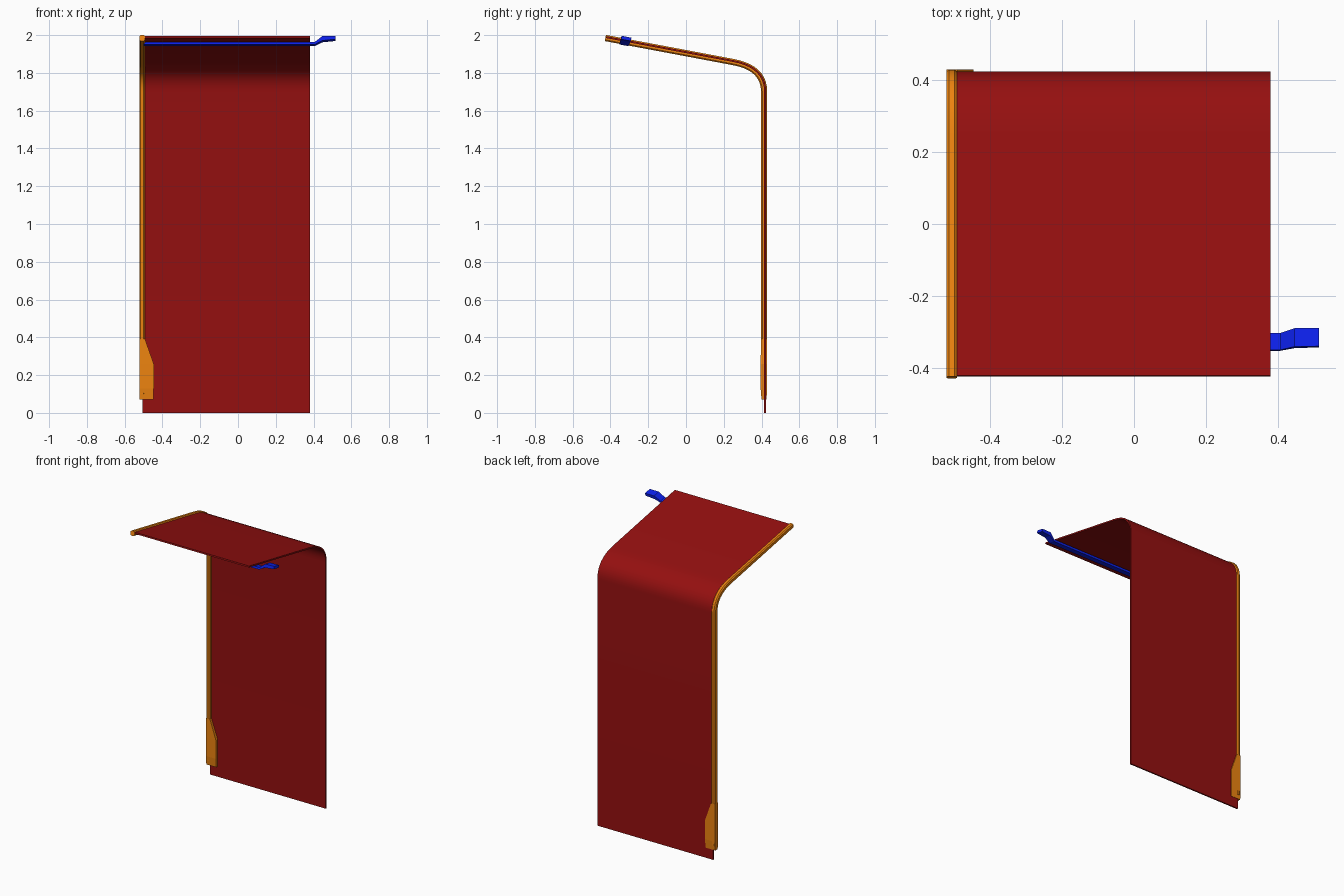
import bpy, bmesh, math
from mathutils import Vector

if "Cube" in bpy.data.objects:
    bpy.data.objects.remove(bpy.data.objects["Cube"])


def material(name, rgb):
    m = bpy.data.materials.new(name)
    m.diffuse_color = (*rgb, 1)
    m.use_nodes = True
    m.node_tree.nodes["Principled BSDF"].inputs["Base Color"].default_value = m.diffuse_color
    return m


def loft(name, rings, mat, smooth=False):
    """Closed solid skinned through rings of equal point count."""
    bm = bmesh.new()
    loops = [[bm.verts.new(p) for p in ring] for ring in rings]
    for a, b in zip(loops, loops[1:]):
        for i in range(len(a)):
            j = (i + 1) % len(a)
            bm.faces.new((a[i], a[j], b[j], b[i]))
    bm.faces.new(loops[0])
    bm.faces.new(loops[-1])
    bmesh.ops.recalc_face_normals(bm, faces=bm.faces)
    me = bpy.data.meshes.new(name)
    bm.to_mesh(me)
    bm.free()
    me.materials.append(mat)
    ob = bpy.data.objects.new(name, me)
    bpy.context.collection.objects.link(ob)
    if smooth:
        bpy.ops.object.select_all(action='DESELECT')
        ob.select_set(True)
        bpy.context.view_layer.objects.active = ob
        bpy.ops.object.shade_smooth_by_angle(angle=math.radians(30))
    return ob


def bent_path(z_start, y_end, steps=10):
    """Side profile (y, z): upright, rounded bend, gently rising top."""
    a, b, c = Vector((.424, 1.70)), Vector((.424, 1.836)), Vector((.25, 1.868))
    pts = [Vector((.424, z_start))]
    for i in range(steps + 1):
        t = i / steps
        pts.append(a * (1 - t) ** 2 + b * 2 * t * (1 - t) + c * t * t)
    pts.append(Vector((y_end, 1.868 + .188 * (.25 - y_end))))
    return pts


def sweep(path, section):
    """Rings of an (x, outward offset) section carried along the path."""
    rings = []
    for i, p in enumerate(path):
        d = (path[min(i + 1, len(path) - 1)] - p).normalized() if i < len(path) - 1 else Vector((0, 0))
        e = (p - path[i - 1]).normalized() if i else Vector((0, 0))
        t = (d + e).normalized()
        n = Vector((t.y, -t.x))
        rings.append([(x, p.x + n.x * o, p.y + n.y * o) for x, o in section])
    return rings


red = material("red", (.3, .005, .005))
orange = material("orange", (.85, .23, .005))
blue = material("blue", (.004, .015, .85))

# Bent sheet
loft("sheet", sweep(bent_path(0, -.422),
     [(-.505, -.010), (.38, -.010), (.38, 0), (-.505, 0)]), red, True)

# Rounded edge trim along the left side
x0, x1, n0, n1, c = -.522, -.492, -.027, .006, .007
trim = [(x0 + c, n0), (x1 - c, n0), (x1, n0 + c), (x1, n1 - c),
        (x1 - c, n1), (x0 + c, n1), (x0, n1 - c), (x0, n0 + c)]
loft("edge_trim", sweep(bent_path(.1, -.425), trim), orange, True)

# Tapered foot of the trim
foot = [(.07, -.448, .400, .426), (.13, -.446, .395, .430),
        (.26, -.446, .395, .430), (.39, -.492, .397, .430)]
loft("trim_foot", [[(x0, a, z), (xr, a, z), (xr, b, z), (x0, b, z)]
                   for z, xr, a, b in foot], orange)

# Flat bar under the top, with a raised handle at its right end
ang = math.atan(.188)
along, up = Vector((0, math.cos(ang), -math.sin(ang))), Vector((0, math.sin(ang), math.cos(ang)))
rings = []
for x, lift, h, w in [(-.5, 0, .007, .024), (.407, 0, .007, .024),
                      (.447, .027, .012, .026), (.515, .031, .009, .026)]:
    mid = Vector((x, -.328, 1.953)) + up * lift + along * (lift * .2)
    rings.append([mid + along * (s * w) + up * (k * h)
                  for s, k in ((-1, -1), (1, -1), (1, 1), (-1, 1))])
loft("bar_with_handle", rings, blue)
